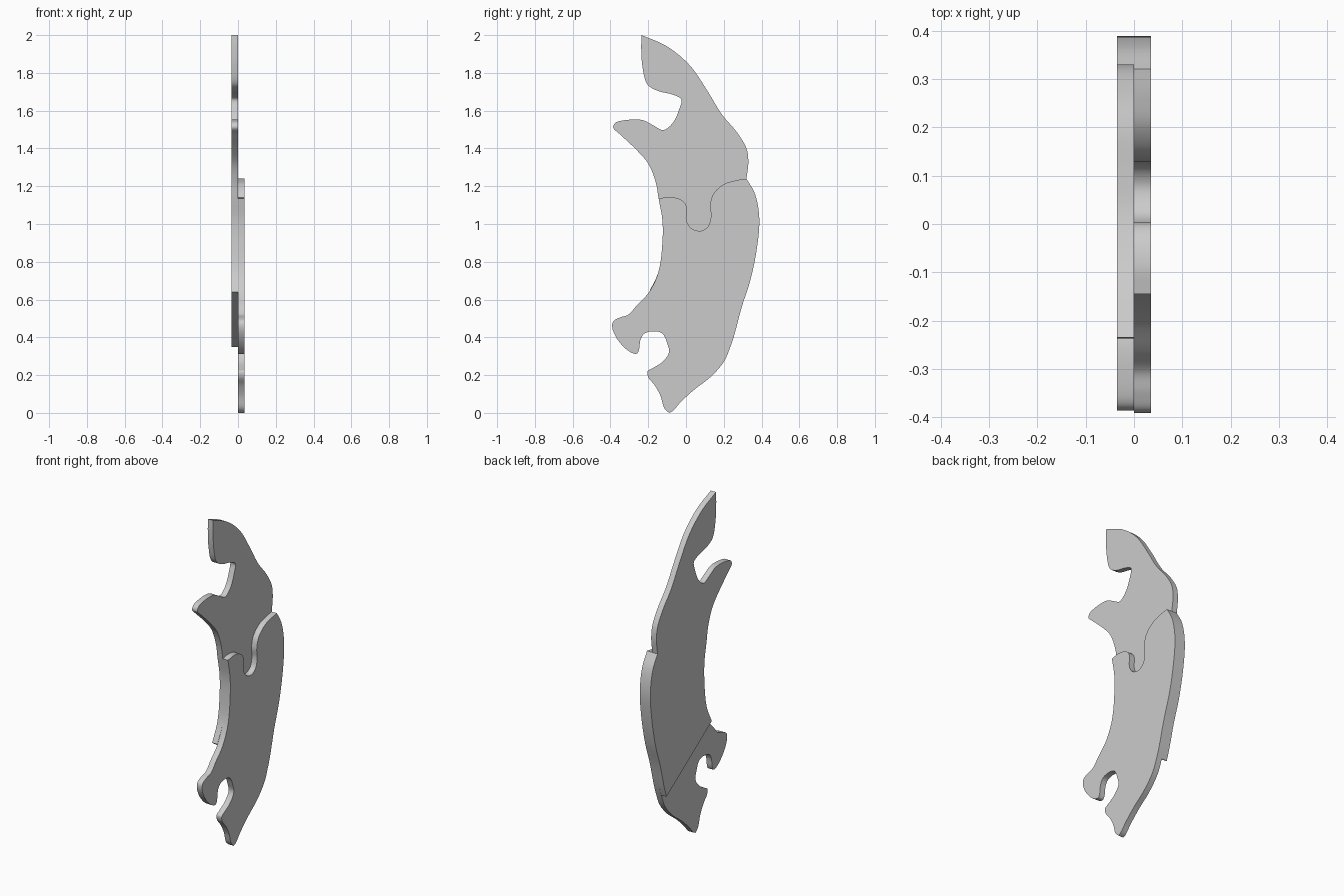
import bpy
import bmesh
from mathutils import Vector

default_cube = bpy.data.objects.get("Cube")
if default_cube:
    bpy.data.objects.remove(default_cube, do_unlink=True)

THICKNESS = 0.035
STEPS = 6

# One plain grey for both plates
grey = bpy.data.materials.new("plain grey")
grey.use_nodes = True
grey.diffuse_color = (0.6, 0.6, 0.6, 1)
grey.node_tree.nodes["Principled BSDF"].inputs["Base Color"].default_value = (0.6, 0.6, 0.6, 1)


def smooth_path(points):
    """Centripetal spline through (y, z) points in hundredths; the last point is left out."""
    knots = [Vector(p) / 100 for p in points]
    knots = [2 * knots[0] - knots[1]] + knots + [2 * knots[-1] - knots[-2]]
    path = []
    for a, b, c, d in zip(knots, knots[1:], knots[2:], knots[3:]):
        ta = 0
        tb = ta + (b - a).length ** 0.5
        tc = tb + (c - b).length ** 0.5
        td = tc + (d - c).length ** 0.5

        def blend(p, q, start, end, t):
            return p.lerp(q, (t - start) / (end - start))

        for step in range(STEPS):
            t = tb + (tc - tb) * step / STEPS
            ab = blend(a, b, ta, tb, t)
            bc = blend(b, c, tb, tc, t)
            cd = blend(c, d, tc, td, t)
            path.append(blend(blend(ab, bc, ta, tc, t), blend(bc, cd, tb, td, t), tb, tc, t))
    return path


def make_plate(name, edges, x_start):
    """Extrude a closed outline, made of edges that meet at corners, along x."""
    outline = [point for edge in edges for point in smooth_path(edge)]
    bm = bmesh.new()
    cap = bm.faces.new([bm.verts.new((x_start, p.x, p.y)) for p in outline])
    side = bmesh.ops.extrude_face_region(bm, geom=[cap], use_keep_orig=True)
    moved = [v for v in side["geom"] if isinstance(v, bmesh.types.BMVert)]
    bmesh.ops.translate(bm, verts=moved, vec=(THICKNESS, 0, 0))
    bmesh.ops.recalc_face_normals(bm, faces=bm.faces)
    mesh = bpy.data.meshes.new(name)
    bm.to_mesh(mesh)
    bm.free()
    mesh.materials.append(grey)
    plate = bpy.data.objects.new(name, mesh)
    bpy.context.collection.objects.link(plate)
    bpy.ops.object.select_all(action="DESELECT")
    plate.select_set(True)
    bpy.context.view_layer.objects.active = plate
    bpy.ops.object.shade_smooth_by_angle()
    return plate


# Edges shared by both plates, back one running down and front one running up
shared_back = [(32, 124), (36.5, 116), (38.8, 103), (37.5, 87), (34, 70), (29.5, 56), (25.5, 41), (23.5, 35)]
shared_front = [(-19.5, 64), (-14.5, 75), (-12.5, 90), (-12.5, 102), (-14.5, 113.5)]

# Upper plate: crown along the back, hooked front and diagonal lower end
crown = [(-23.5, 200), (-10, 194), (2, 184), (11, 171), (19, 158), (27, 148.5), (32, 140), (33, 133), (32, 124)]
diagonal_end = [(23.5, 35), (-19.5, 64)]
upper_hook = [(-14.5, 113.5), (-16, 122), (-20, 132), (-27, 140), (-35, 147.5), (-38.5, 151), (-37.5, 153.5),
              (-32, 155), (-23, 155), (-17, 152), (-12, 149.7), (-7, 153.5), (-3.5, 161), (-2.5, 166),
              (-7, 168.5), (-15, 170.5), (-20.5, 174), (-23, 183), (-23.7, 193), (-23.5, 200)]
make_plate("upper_plate", [crown, shared_back, diagonal_end, shared_front, upper_hook], -THICKNESS)

# Lower plate: rounded foot, hooked front and wavy upper end
lower_hook = [(-9, 0), (-11.5, 2.5), (-13.5, 9), (-16.5, 14.5), (-20, 19), (-20.3, 22), (-18, 23.5),
              (-12.5, 27), (-9, 32), (-10, 37), (-12.5, 42), (-17, 43.2), (-22, 42), (-24, 39),
              (-25, 33), (-26.2, 31.3), (-30, 32.5), (-36, 38.5), (-39, 45), (-38.5, 48.5),
              (-35, 50.5), (-30.5, 52), (-26, 57), (-19.5, 64)]
foot = [(20, 27), (13, 19), (4, 12), (-3, 5.5), (-7, 1), (-9, 0)]
wavy_end = [(-14.5, 113.5), (-8.5, 114.3), (-3, 113), (0, 110), (0.3, 102), (2.5, 98), (7.5, 96.3),
            (11.5, 98.5), (13.2, 104), (12.8, 110), (14.5, 116), (20, 121), (26, 123), (32, 124)]
make_plate("lower_plate", [shared_back + foot, lower_hook + shared_front[1:], wavy_end], 0)
